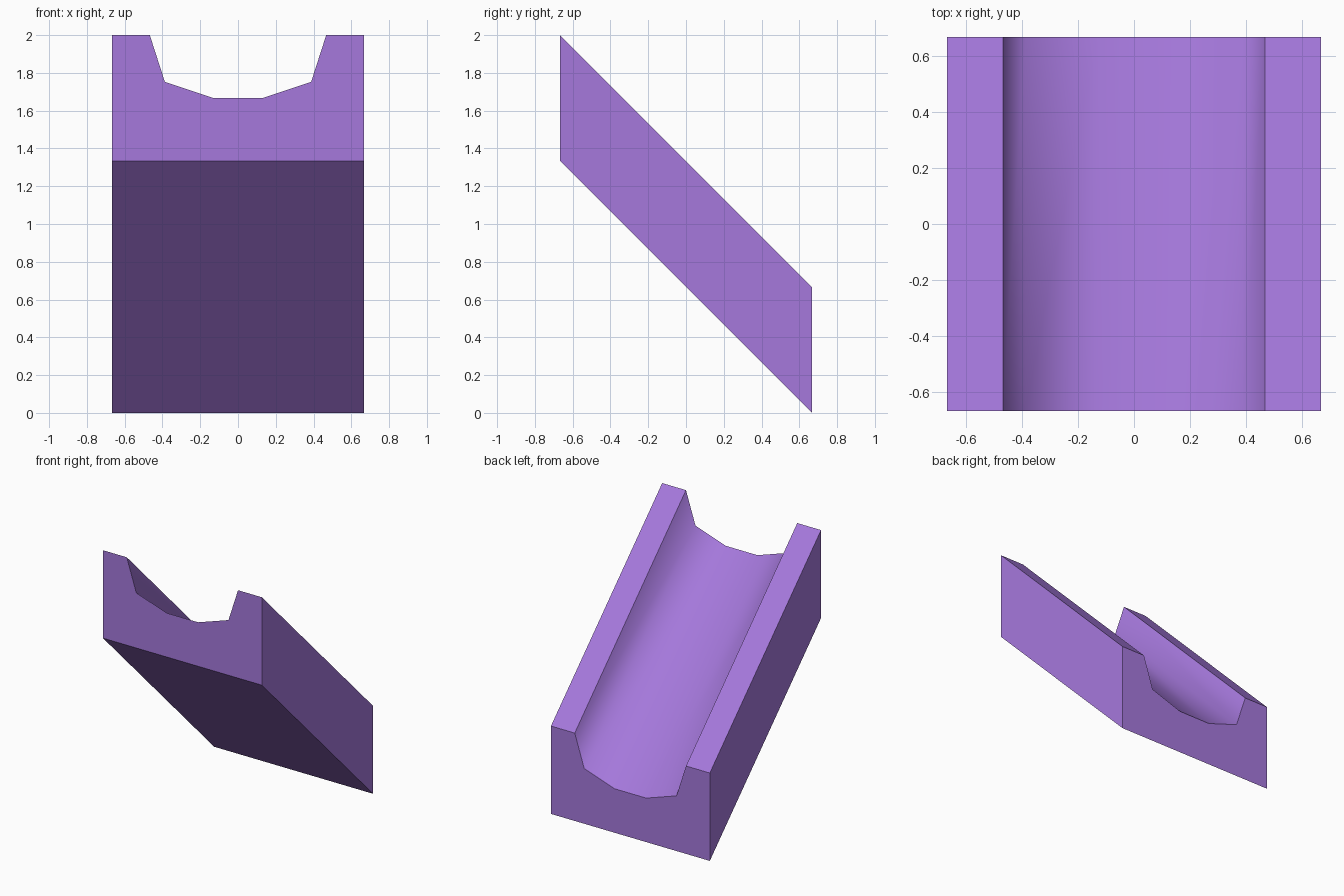
import bpy, bmesh
from mathutils import Vector

if "Cube" in bpy.data.objects:
    bpy.data.objects.remove(bpy.data.objects["Cube"])

H = 2 / 3  # half width, half depth and wall height of the block

purple = bpy.data.materials.new("purple")
purple.diffuse_color = (0.38, 0.19, 0.72, 1)
purple.use_nodes = True
purple.node_tree.nodes["Principled BSDF"].inputs["Base Color"].default_value = purple.diffuse_color

# Right half of the cross-section, from groove floor out to the bottom corner
half = [(0.132, 1.667), (0.387, 1.752), (0.467, 2.0), (H, 2.0), (H, 2 * H)]
profile = [(-x, z) for x, z in reversed(half)] + half

bm = bmesh.new()
front = bm.faces.new([bm.verts.new((x, -H, z)) for x, z in profile])

# Sweep the section back and down at 45 degrees
ext = bmesh.ops.extrude_face_region(bm, geom=[front], use_keep_orig=True)
back_verts = [g for g in ext["geom"] if isinstance(g, bmesh.types.BMVert)]
bmesh.ops.translate(bm, verts=back_verts, vec=Vector((0, 2 * H, -2 * H)))
bmesh.ops.recalc_face_normals(bm, faces=bm.faces)

# Groove walls and floor are smooth, everything else is flat and crisp
for f in bm.faces:
    inside = all(abs(v.co.x) < 0.5 for v in f.verts)
    f.smooth = inside
for e in bm.edges:
    e.smooth = all(f.smooth for f in e.link_faces)

mesh = bpy.data.meshes.new("sloped_channel")
bm.to_mesh(mesh)
bm.free()
mesh.materials.append(purple)
channel = bpy.data.objects.new("sloped_channel", mesh)
bpy.context.collection.objects.link(channel)
